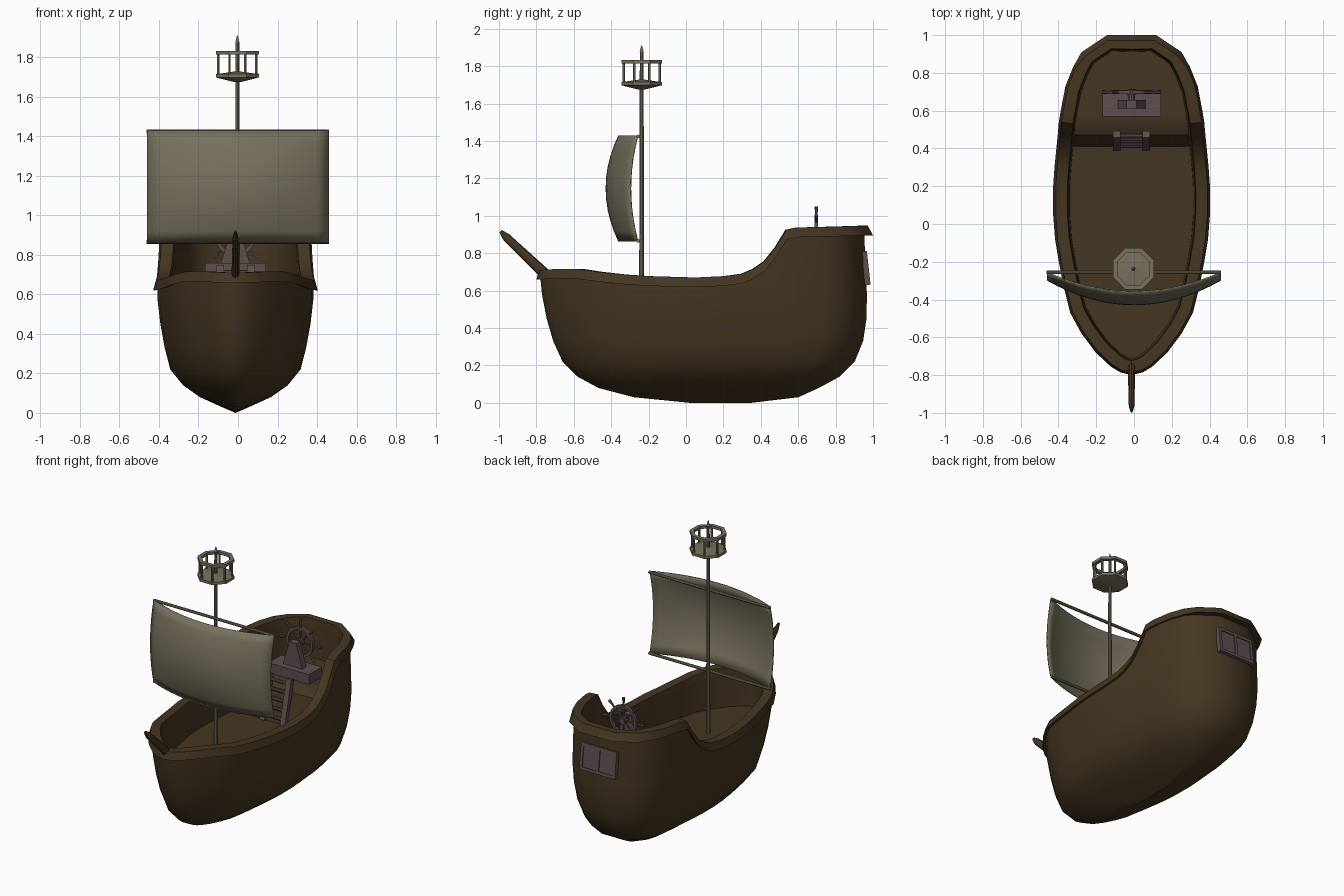
import bpy, bmesh, math
from mathutils import Vector

if "Cube" in bpy.data.objects:
    bpy.data.objects.remove(bpy.data.objects["Cube"])

CX = -0.013   # hull centreline


def material(name, rgb):
    m = bpy.data.materials.new(name)
    m.diffuse_color = (*rgb, 1)
    m.use_nodes = True
    m.node_tree.nodes["Principled BSDF"].inputs["Base Color"].default_value = m.diffuse_color
    return m


WOOD = material("dark_wood", (0.060, 0.037, 0.016))
CANVAS = material("canvas", (0.185, 0.165, 0.110))
FITTING = material("fitting", (0.115, 0.078, 0.080))


def finish(name, bm, mat, angle=35):
    me = bpy.data.meshes.new(name)
    bm.to_mesh(me)
    bm.free()
    ob = bpy.data.objects.new(name, me)
    bpy.context.collection.objects.link(ob)
    me.materials.append(mat)
    bpy.ops.object.select_all(action='DESELECT')
    ob.select_set(True)
    bpy.context.view_layer.objects.active = ob
    bpy.ops.object.shade_smooth_by_angle(angle=math.radians(angle))
    return ob


def rod(bm, a, b, r1, r2=None, seg=8):
    a, b = Vector(a), Vector(b)
    r = bmesh.ops.create_cone(bm, cap_ends=True, segments=seg, radius1=r1,
                              radius2=r1 if r2 is None else r2, depth=(b - a).length)
    q = Vector((0, 0, 1)).rotation_difference(b - a)
    for v in r['verts']:
        v.co = q @ v.co + (a + b) / 2


def box(bm, c, size, tilt=0):
    vs = bmesh.ops.create_cube(bm, size=1)['verts']
    ca, sa = math.cos(tilt), math.sin(tilt)
    for v in vs:
        x, y, z = (v.co[i] * size[i] for i in range(3))
        v.co = Vector(c) + Vector((x, y * ca - z * sa, y * sa + z * ca))


def revolve(bm, profile, c, seg, axis='Z', closed=False):
    rings = []
    for r, h in profile:
        ring = []
        for i in range(seg):
            t = 2 * math.pi * (i + 0.5) / seg
            p = (r * math.cos(t), r * math.sin(t), h) if axis == 'Z' else (r * math.cos(t), -h, r * math.sin(t))
            ring.append(bm.verts.new(Vector(c) + Vector(p)))
        rings.append(ring)
    n = len(rings)
    for k in range(n if closed else n - 1):
        a, b = rings[k], rings[(k + 1) % n]
        for i in range(seg):
            j = (i + 1) % seg
            bm.faces.new((a[i], a[j], b[j], b[i]))
    if not closed:
        bm.faces.new(rings[0][::-1])
        bm.faces.new(rings[-1])


def lerp(pts, y):
    for (a, za), (b, zb) in zip(pts, pts[1:]):
        if y <= b:
            return za + (zb - za) * max(0, (y - a) / (b - a))
    return pts[-1][1]


# Half plan of the gunwale, bow to stern, and its height along the ship
PLAN = [(0, -.80), (.06, -.785), (.11, -.755), (.19, -.68), (.265, -.58), (.325, -.47), (.36, -.33),
        (.385, -.2), (.405, -.08), (.415, .05), (.415, .2), (.408, .3), (.402, .36), (.396, .42),
        (.39, .48), (.385, .54), (.375, .6), (.35, .73), (.31, .83), (.265, .91), (.13, 1.0), (0, 1.0)]
SHEER = [(-.8, .71), (-.62, .72), (-.4, .69), (-.2, .677), (.05, .67), (.2, .677), (.3, .69),
         (.36, .715), (.42, .755), (.48, .83), (.54, .925), (.6, .937), (1, .947)]
TOP = [lerp(SHEER, y) for x, y in PLAN]


def offset(d, stern=0):
    """Plan moved inward by d (plus extra at the stern)."""
    out, n = [], len(PLAN)
    for i, (x, y) in enumerate(PLAN):
        p = PLAN[i - 1] if i else (-PLAN[1][0], PLAN[1][1])
        q = PLAN[i + 1] if i < n - 1 else (-PLAN[-2][0], PLAN[-2][1])
        nrm = (Vector((y - p[1], p[0] - x)).normalized() + Vector((q[1] - y, x - q[0])).normalized()).normalized()
        k = d + (stern if i >= n - 3 else 0)
        out.append((max(0, x - nrm.x * k), y - nrm.y * k))
    return out


def row(d, dz, stern=0):
    return [(x, y, z + dz) for (x, y), z in zip(offset(d, stern), TOP)]


def loft(name, rows, cap=False):
    """Skin mirrored half rows; cap joins the last row across the ship."""
    bm = bmesh.new()
    n = len(PLAN)
    loops = []
    for r in rows:
        full = r + [(-x, y, z) for x, y, z in r[-2:0:-1]]
        loops.append([bm.verts.new((x + CX, y, z)) for x, y, z in full])
    m = len(loops[0])
    for a, b in zip(loops, loops[1:]):
        for i in range(m):
            j = (i + 1) % m
            bm.faces.new((a[i], a[j], b[j], b[i]))
    if cap:
        e = loops[-1]
        for i in range(n - 1):
            f = [e[i], e[i + 1], e[(m - i - 1) % m], e[(m - i) % m]]
            bm.faces.new(list(dict.fromkeys(f)))
    bmesh.ops.remove_doubles(bm, verts=bm.verts, dist=0.0005)
    return finish(name, bm, WOOD, 38)


# Hull: waterlines given as height, bow y, stern y, half width
base = offset(.02, .03)
y0, y1 = base[0][1], base[-1][1]
WATER = [(0, .02, .35, 0), (.03, -.28, .6, .07), (.08, -.47, .71, .18), (.14, -.58, .82, .265),
         (.22, -.66, .90, .33), (.33, -.71, .945, .358), (.45, -.745, .963, .38), (.58, -.77, .965, .395)]
rows = [[(x * w / .395, yb + (y - y0) / (y1 - y0) * (ys - yb), z) for x, y in base] for z, yb, ys, w in WATER]
loft("hull", rows + [row(.02, -.03, .03)])

# Gunwale band
loft("gunwale", [row(.03, -.045, .03), row(0, -.052), row(.014, 0, .015), row(.075, 0), row(.08, -.04)])

# Bulwark insides, main deck, sloped bulkhead and raised aft deck
floor = [(x, y, lerp([(-1, .45), (.42, .45), (.48, .69), (1, .69)], y)) for x, y in offset(.088)]
loft("decks", [row(.077, -.01), floor], cap=True)

# Bowsprit
bm = bmesh.new()
rod(bm, (CX, -.75, .685), (CX, -.96, .885), .030, .022, 10)
rod(bm, (CX, -.96, .885), (CX, -.992, .918), .022, .009, 10)
for v in bm.verts:
    v.co.x = CX + (v.co.x - CX) * .7
finish("bowsprit", bm, WOOD)

# Mast and yards
MY = -.237
bm = bmesh.new()
rod(bm, (-.003, MY, .44), (-.003, MY, 1.875), .014, .010, 10)
rod(bm, (-.003, MY, 1.875), (-.003, MY, 1.91), .011, .002, 10)
finish("mast", bm, CANVAS)
bm = bmesh.new()
for z in (.866, 1.424):
    rod(bm, (-.462, -.255, z), (.46, -.255, z), .010)
finish("yards", bm, CANVAS)

# Billowing sail
bm = bmesh.new()
NU, NV = 16, 10
grid = []
for j in range(NV + 1):
    v = 2 * j / NV - 1
    line = []
    for i in range(NU + 1):
        u = 2 * i / NU - 1
        b = 1 - u * u
        line.append(bm.verts.new((.46 * u, -.262 - .10 * b - (.038 + .03 * b) * (1 - v * v), 1.146 + .284 * v)))
    grid.append(line)
for j in range(NV):
    for i in range(NU):
        bm.faces.new((grid[j][i], grid[j][i + 1], grid[j + 1][i + 1], grid[j + 1][i]))
sail = finish("sail", bm, CANVAS)
mod = sail.modifiers.new("thickness", 'SOLIDIFY')
mod.thickness = .008

# Crow's nest: bowl floor, posts and top rail
bm = bmesh.new()
revolve(bm, [(.02, 1.675), (.085, 1.69), (.118, 1.698), (.118, 1.716), (.09, 1.718), (.015, 1.728)],
        (-.003, MY, 0), 8)
revolve(bm, [(.092, 1.814), (.118, 1.814), (.118, 1.832), (.092, 1.832)], (-.003, MY, 0), 8, closed=True)
for i in range(8):
    t = 2 * math.pi * (i + .5) / 8
    x, y = -.003 + .104 * math.cos(t), MY + .104 * math.sin(t)
    rod(bm, (x, y, 1.71), (x, y, 1.82), .007, seg=6)
finish("crows_nest", bm, CANVAS, 30)

# Helm stand: plinth and tapered post
bm = bmesh.new()
box(bm, (CX, .64, .72), (.31, .14, .075))
finish("helm_plinth", bm, FITTING)
bm = bmesh.new()
box(bm, (CX, .635, .835), (.15, .045, .17))
for v in bm.verts:
    if v.co.z > .84:
        v.co.x = CX + (v.co.x - CX) * .35
rod(bm, (CX, .62, .893), (CX, .715, .893), .018, seg=10)
finish("helm_post", bm, FITTING)

# Steering wheel
bm = bmesh.new()
WC = Vector((CX, .697, .895))
revolve(bm, [(.085, -.01), (.103, -.01), (.103, .01), (.085, .01)], WC, 16, 'Y', True)
revolve(bm, [(.026, -.015), (.026, .015)], WC, 12, 'Y')
for i in range(8):
    t = math.pi * i / 4
    d = Vector((math.cos(t), 0, math.sin(t)))
    rod(bm, WC, WC + d * .125, .006, seg=6)
    rod(bm, WC + d * .12, WC + d * .155, .007, .010, 6)
finish("steering_wheel", bm, FITTING, 30)

# Ladder between decks
bm = bmesh.new()
lo, hi = Vector((CX, .405, .45)), Vector((CX, .475, .745))
tilt = -math.atan2(hi.y - lo.y, hi.z - lo.z)
for s in (-1, 1):
    box(bm, (lo + hi) / 2 + Vector((s * .078, 0, 0)), (.038, .035, (hi - lo).length), tilt)
for i in range(5):
    p = lo.lerp(hi, (i + .6) / 5.2)
    rod(bm, p - Vector((.07, 0, 0)), p + Vector((.07, 0, 0)), .011)
finish("ladder", bm, FITTING)

# Stern window: frame bars with two recessed panes
bm = bmesh.new()
WT, C = .11, Vector((CX, .962, .72))
for dz in (-.08, .08):
    box(bm, C + Vector((0, -dz * math.sin(WT), dz)), (.27, .03, .02), WT)
for dx in (-.125, 0, .125):
    box(bm, C + Vector((dx, 0, 0)), (.02, .03, .18), WT)
for dx in (-.0625, .0625):
    box(bm, C + Vector((dx, -.002, 0)), (.115, .022, .16), WT)
finish("stern_window", bm, FITTING)
